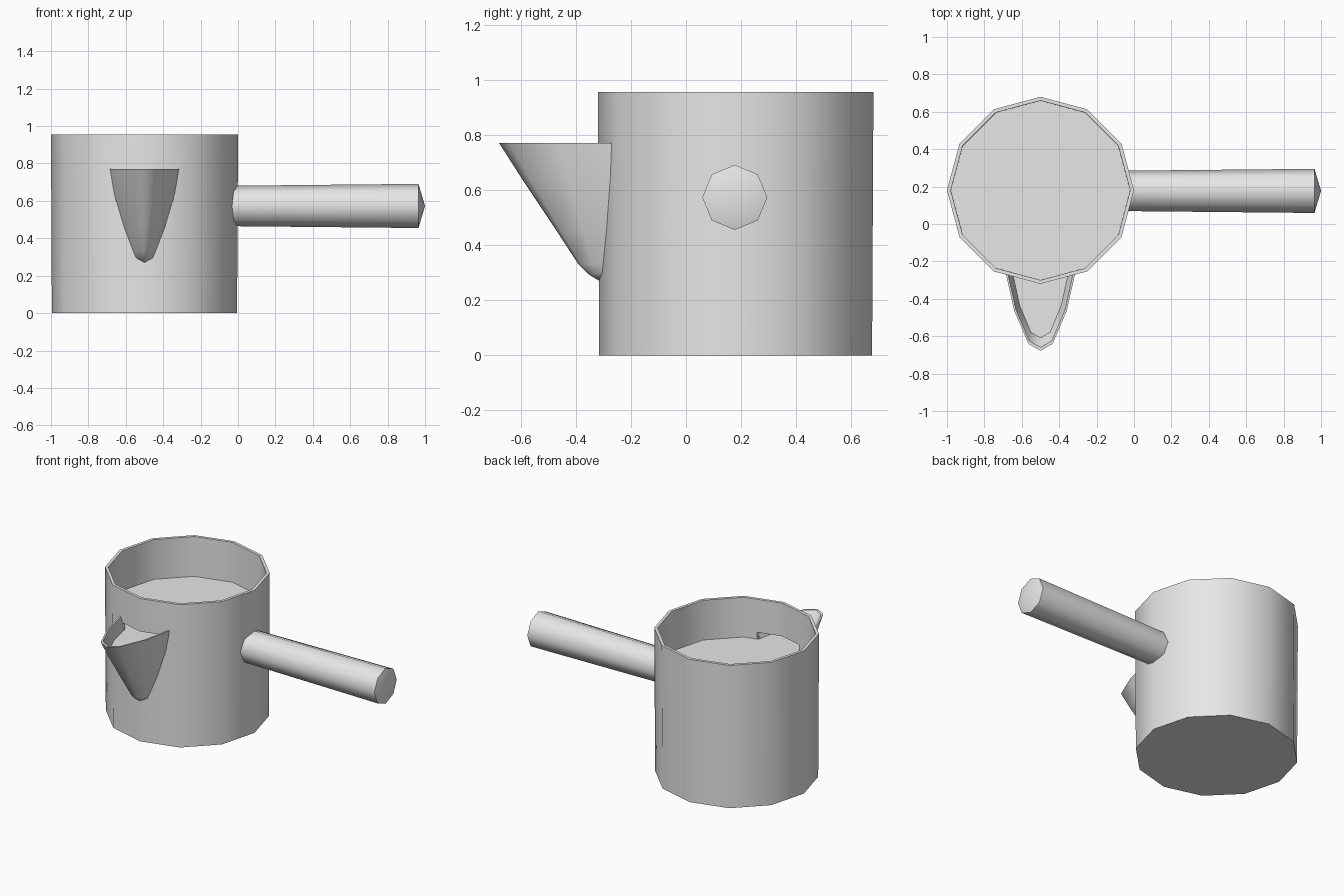
import bpy, bmesh, math
from mathutils import Matrix, Vector

cube = bpy.data.objects.get("Cube")
if cube:
    bpy.data.objects.remove(cube, do_unlink=True)

grey = bpy.data.materials.new("plain grey")
grey.use_nodes = True
grey.diffuse_color = (0.8, 0.8, 0.8, 1)
grey.node_tree.nodes["Principled BSDF"].inputs["Base Color"].default_value = (0.8, 0.8, 0.8, 1)

CUP_X, CUP_Y = -0.5, 0.18
LIQUID_Z = 0.69


def finish(name, bm, matrix=Matrix()):
    """Turn a bmesh into a grey object."""
    bm.transform(matrix)
    mesh = bpy.data.meshes.new(name)
    bm.to_mesh(mesh)
    bm.free()
    mesh.materials.append(grey)
    obj = bpy.data.objects.new(name, mesh)
    bpy.context.collection.objects.link(obj)
    return obj


def activate(obj):
    bpy.ops.object.select_all(action='DESELECT')
    obj.select_set(True)
    bpy.context.view_layer.objects.active = obj


def smooth(obj):
    activate(obj)
    bpy.ops.object.shade_smooth_by_angle(angle=math.radians(60))


def lathe(name, profile, sides, matrix):
    """Spin a (radius, height) profile around z."""
    bm = bmesh.new()
    verts = [bm.verts.new((r, 0, z)) for r, z in profile]
    edges = [bm.edges.new(pair) for pair in zip(verts, verts[1:])]
    bmesh.ops.spin(bm, geom=verts + edges, cent=(0, 0, 0), axis=(0, 0, 1),
                   angle=math.tau, steps=sides, use_duplicate=False)
    bmesh.ops.remove_doubles(bm, verts=bm.verts, dist=1e-4)
    bmesh.ops.recalc_face_normals(bm, faces=bm.faces)
    return finish(name, bm, matrix)


# Cup: twelve-sided, slightly flared, thin walled
at_cup = Matrix.Translation((CUP_X, CUP_Y, 0))
cup = lathe("cup", [(0, 0), (0.495, 0), (0.5, 0.955), (0.48, 0.955), (0.475, 0.02), (0, 0.02)],
            12, at_cup)

# Opening through the wall into the spout
bm = bmesh.new()
bmesh.ops.create_cube(bm, size=1)
cutter = finish("opening_cutter", bm, Matrix.Translation((CUP_X, -0.3, 0.6675))
                @ Matrix.Diagonal((0.31, 0.3, 0.135, 1)))
cutter.hide_render = True
cut = cup.modifiers.new("opening", 'BOOLEAN')
cut.operation = 'DIFFERENCE'
cut.solver = 'EXACT'
cut.object = cutter
activate(cup)
bpy.ops.object.modifier_apply(modifier=cut.name)
bpy.data.objects.remove(cutter, do_unlink=True)
smooth(cup)

# Liquid surface in the cup
bm = bmesh.new()
bmesh.ops.create_circle(bm, cap_ends=True, segments=12, radius=0.482)
finish("liquid", bm, at_cup @ Matrix.Translation((0, 0, LIQUID_Z)))

# Handle: eight-sided rod with a shallow pointed end
handle = lathe("handle", [(0, -0.04), (0.108, -0.04), (0.118, 0.965), (0, 1)], 8,
               Matrix.Translation((0, CUP_Y - 0.003, 0.573)) @ Matrix.Rotation(math.pi / 2, 4, 'Y'))
smooth(handle)


def spout_ring(z, half_width, tip):
    """Pointed arch from the cup wall, around the tip and back."""
    wall = -0.315 + 0.268 * half_width
    arch = [(-1, 0), (-0.76, 0.48), (-0.35, 0.91), (0, 1), (0.35, 0.91), (0.76, 0.48), (1, 0)]
    return [Vector((CUP_X + half_width * u, wall + (tip - wall) * v, z)) for u, v in arch]


# Spout: outer shell rising to the rim, then the inner wall down to the liquid
rings = [(0.27, 0, -0.315), (0.295, 0.045, -0.355), (0.33, 0.06, -0.39), (0.46, 0.11, -0.475),
         (0.64, 0.163, -0.595), (0.77, 0.185, -0.678), (0.77, 0.174, -0.66),
         (LIQUID_Z - 0.01, 0.143, -0.603)]
bm = bmesh.new()
rows = [[bm.verts.new(p) for p in spout_ring(*ring)] for ring in rings]
for low, high in zip(rows, rows[1:]):
    for i in range(len(low) - 1):
        bm.faces.new((low[i], low[i + 1], high[i + 1], high[i]))
bmesh.ops.remove_doubles(bm, verts=bm.verts, dist=1e-4)
smooth(finish("spout", bm))

# Liquid in the spout, reaching back through the opening
outline = spout_ring(LIQUID_Z - 0.001, 0.148, -0.61)
back = Vector((0, 0.04, 0))
bm = bmesh.new()
bm.faces.new([bm.verts.new(p) for p in [outline[0] + back] + outline + [outline[-1] + back]])
finish("spout_liquid", bm)
